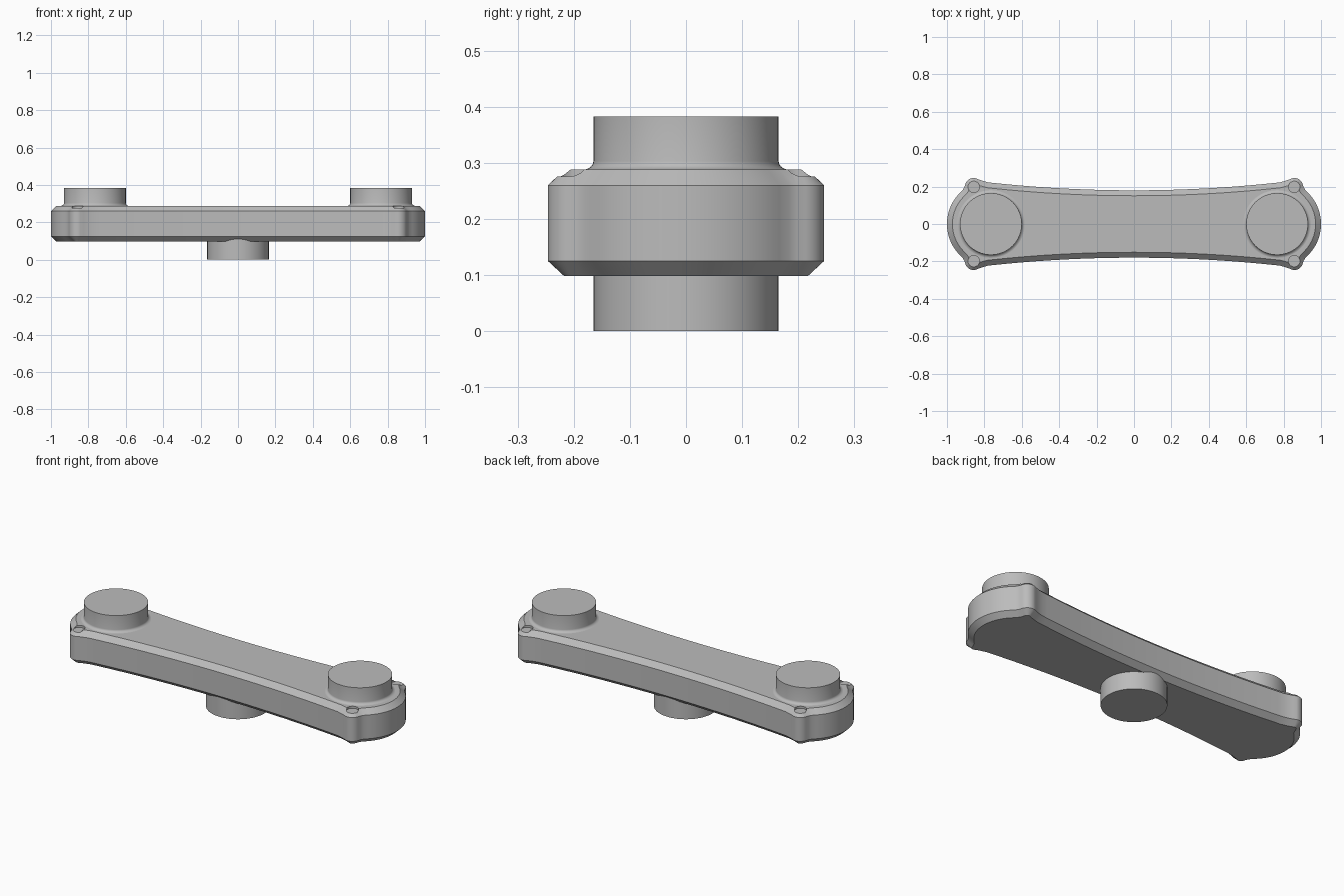
import bpy, bmesh
from math import cos, sin, radians, pi
from mathutils import Vector

cube = bpy.data.objects.get("Cube")
if cube:
    bpy.data.objects.remove(cube, do_unlink=True)

grey = bpy.data.materials.new("plain_grey")
grey.use_nodes = True
grey.diffuse_color = (0.5, 0.5, 0.5, 1)
grey.node_tree.nodes["Principled BSDF"].inputs["Base Color"].default_value = (0.5, 0.5, 0.5, 1)


def arc(cx, cy, r, a0, a1, n):
    angles = [radians(a0 + (a1 - a0) * i / n) for i in range(n + 1)]
    return [Vector((cx + r * cos(a), cy + r * sin(a))) for a in angles]


def inset(points, d):
    """Move a counter-clockwise outline inwards by d with mitred corners."""
    out = []
    for i, p in enumerate(points):
        a = (p - points[i - 1]).normalized()
        b = (points[(i + 1) % len(points)] - p).normalized()
        na, nb = Vector((-a.y, a.x)), Vector((-b.y, b.x))
        out.append(p + (na + nb) * d / (1 + na.dot(nb)))
    return out


def loft(name, rings):
    """Skin a stack of closed rings, given as (outline, height), and cap both ends."""
    bm = bmesh.new()
    loops = [[bm.verts.new((p.x, p.y, z)) for p in pts] for pts, z in rings]
    for low, high in zip(loops, loops[1:]):
        for i in range(len(low)):
            j = (i + 1) % len(low)
            bm.faces.new((low[i], low[j], high[j], high[i]))
    bm.faces.new(loops[0][::-1])
    bm.faces.new(loops[-1])
    mesh = bpy.data.meshes.new(name)
    bm.to_mesh(mesh)
    bm.free()
    mesh.materials.append(grey)
    obj = bpy.data.objects.new(name, mesh)
    bpy.context.collection.objects.link(obj)
    return obj


def turned(name, x, y, profile, n=64):
    return loft(name, [(arc(x, y, r, 0, 360, n)[:-1], z) for r, z in profile])


def smooth(obj):
    bpy.ops.object.select_all(action='DESELECT')
    obj.select_set(True)
    bpy.context.view_layer.objects.active = obj
    bpy.ops.object.shade_smooth_by_angle(angle=radians(32))


# Quarter outline: rounded end, blend, screw lobe, waisted side
HOLE_X, HOLE_Y, BOSS_X = 0.857, 0.199, 0.765
quarter = arc(BOSS_X, 0, 0.235, 0, 45, 14)
quarter += [Vector((0.915, 0.183)), Vector((0.907, 0.197))]
quarter += arc(HOLE_X, HOLE_Y, 0.047, 18, 106, 10)
quarter += [Vector((0.826, 0.236)), Vector((0.805, 0.2295))]
quarter += [Vector((x, 0.18 + 0.07 * x * x)) for x in (0.78 * (1 - i / 20) for i in range(21))]

# Mirror to the full outline
half = quarter + [Vector((-p.x, p.y)) for p in quarter[-2::-1]]
outline = half + [Vector((p.x, -p.y)) for p in half[-2:0:-1]]

# Bar with chamfered top and bottom rims
bar = loft("bar_body", [(inset(outline, 0.029), 0.098), (outline, 0.125),
                        (outline, 0.26), (inset(outline, 0.029), 0.288)])

# Four shallow round screw recesses
for sx in (-1, 1):
    for sy in (-1, 1):
        cutter = turned("recess_cutter", sx * HOLE_X, sy * HOLE_Y, [(0.031, 0.276), (0.031, 0.35)], 32)
        cutter.hide_render = True
        mod = bar.modifiers.new("recess", 'BOOLEAN')
        mod.operation = 'DIFFERENCE'
        mod.solver = 'EXACT'
        mod.object = cutter
        bpy.context.view_layer.objects.active = bar
        bpy.ops.object.modifier_apply(modifier=mod.name)
        bpy.data.objects.remove(cutter, do_unlink=True)
smooth(bar)

# Top bosses with a small fillet at the foot
foot = [(0.185 - 0.02 * sin(a), 0.303 - 0.0155 * cos(a)) for a in (pi / 2 * i / 5 for i in range(6))]
for side, sx in (("left", 1), ("right", -1)):
    smooth(turned(side + "_top_boss", sx * BOSS_X, 0, [(0.185, 0.28)] + foot + [(0.165, 0.383)]))

# Central lower boss, running up into the bar
smooth(turned("lower_boss", 0, 0, [(0.165, 0), (0.165, 0.2)]))
